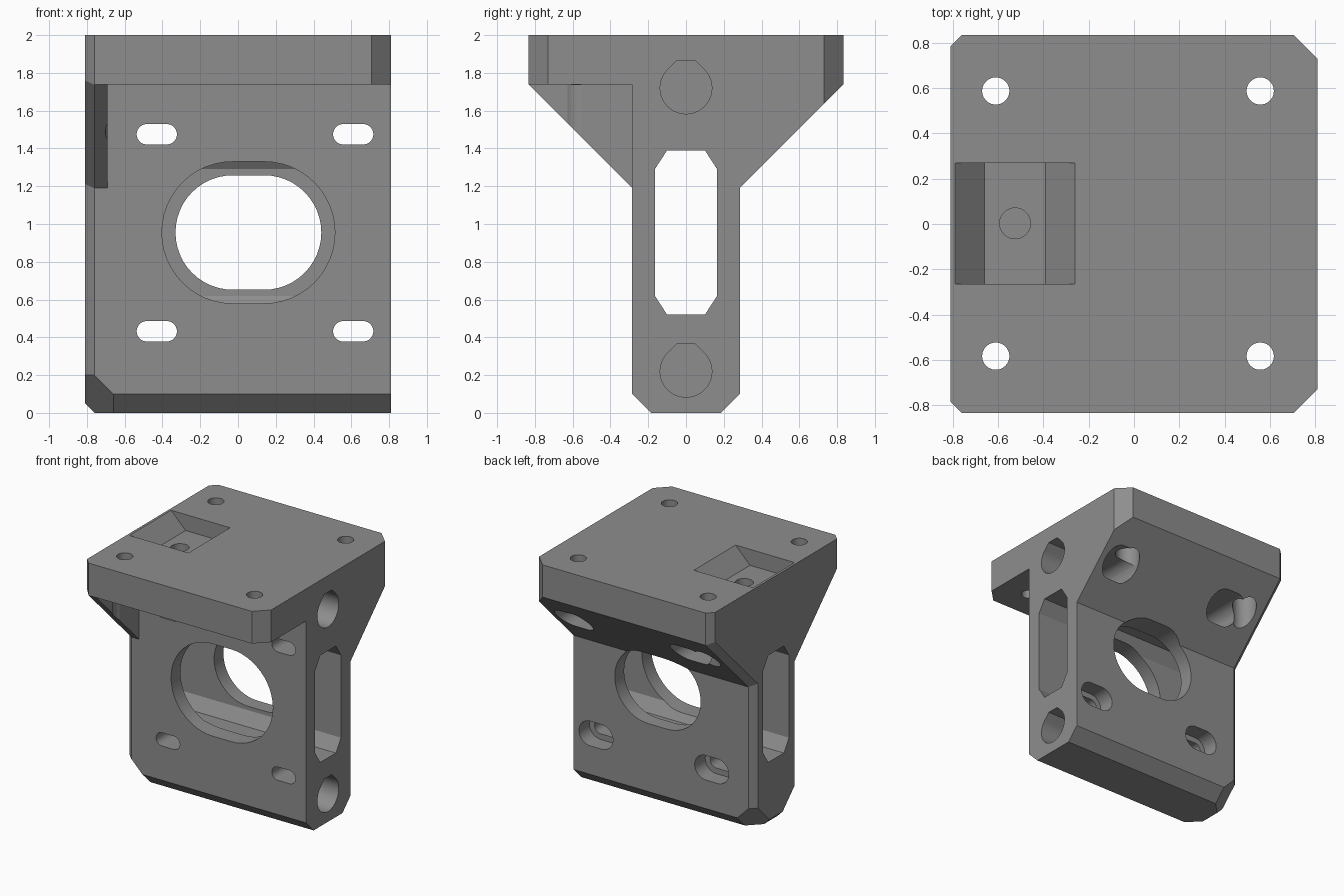
import bpy, bmesh, math
from mathutils import Vector

if "Cube" in bpy.data.objects:
    bpy.data.objects.remove(bpy.data.objects["Cube"])

grey = bpy.data.materials.new("mid_grey")
grey.diffuse_color = (0.27, 0.27, 0.27, 1)
grey.use_nodes = True
grey.node_tree.nodes["Principled BSDF"].inputs["Base Color"].default_value = grey.diffuse_color


def place(axis, u, v, t):
    return {'x': (t, u, v), 'y': (u, t, v), 'z': (u, v, t)}[axis]


def loft(name, axis, prof_a, a, prof_b, b):
    """Solid between two matching outlines at a and b along an axis."""
    bm = bmesh.new()
    ra = [bm.verts.new(place(axis, u, v, a)) for u, v in prof_a]
    rb = [bm.verts.new(place(axis, u, v, b)) for u, v in prof_b]
    n = len(ra)
    bm.faces.new(ra)
    bm.faces.new(rb)
    for i in range(n):
        j = (i + 1) % n
        bm.faces.new((ra[i], ra[j], rb[j], rb[i]))
    bmesh.ops.recalc_face_normals(bm, faces=bm.faces)
    me = bpy.data.meshes.new(name)
    bm.to_mesh(me)
    bm.free()
    me.materials.append(grey)
    ob = bpy.data.objects.new(name, me)
    bpy.context.collection.objects.link(ob)
    return ob


def arc(cx, cy, r, a0, a1, n):
    return [(cx + r * math.cos(math.radians(a0 + (a1 - a0) * i / n)),
             cy + r * math.sin(math.radians(a0 + (a1 - a0) * i / n))) for i in range(n + 1)]


def circle(cx, cy, r):
    return arc(cx, cy, r, 0, 360, 48)[:-1]


def slot(cx, cy, half, r):
    return arc(cx + half, cy, r, -90, 90, 24) + arc(cx - half, cy, r, 90, 270, 24)


def mirrored(half):
    return half + [(-u, v) for u, v in reversed(half)]


def cut(profile, axis, a, b, profile_b=None):
    """Subtract a prism from the bracket."""
    tool = loft("cutter", axis, profile, a, profile_b or profile, b)
    tool.hide_render = True
    mod = bracket.modifiers.new("cut", 'BOOLEAN')
    mod.operation, mod.solver, mod.object = 'DIFFERENCE', 'EXACT', tool
    bpy.context.view_layer.objects.active = bracket
    bpy.ops.object.modifier_apply(modifier=mod.name)
    bpy.data.objects.remove(tool)


# Body: side profile with its left end chamfered
outer = mirrored([(0.185, 0), (0.285, 0.1), (0.285, 1.19), (0.833, 1.738), (0.833, 2)])
inset = mirrored([(0.164, 0.05), (0.235, 0.121), (0.235, 1.211), (0.783, 1.759), (0.783, 2)])
bracket = loft("motor_bracket", 'x', outer, -0.76, outer, 0.81)
end = loft("left_end", 'x', inset, -0.81, outer, -0.76)
bm = bmesh.new()
bm.from_mesh(bracket.data)
bm.from_mesh(end.data)
bpy.data.objects.remove(end)
bmesh.ops.remove_doubles(bm, verts=bm.verts, dist=1e-4)
seam = [f for f in bm.faces if all(abs(v.co.x + 0.76) < 1e-4 for v in f.verts)]
bmesh.ops.delete(bm, geom=seam, context='FACES_ONLY')

# Corner chamfers: plate corners on the right, foot corners on the left
for s in (-1, 1):
    for point, normal in (((0.81, s * 0.73, 0), (1, s, 0)),
                          ((-0.66, s * 0.185, 0), (-1, s, -1))):
        res = bmesh.ops.bisect_plane(bm, geom=bm.verts[:] + bm.edges[:] + bm.faces[:], dist=1e-5,
                                     plane_co=point, plane_no=Vector(normal).normalized(),
                                     clear_outer=True)
        edges = [e for e in res['geom_cut'] if isinstance(e, bmesh.types.BMEdge) and e.is_boundary]
        bmesh.ops.edgenet_fill(bm, edges=edges)
bmesh.ops.dissolve_limit(bm, angle_limit=0.01, verts=bm.verts, edges=bm.edges)
bmesh.ops.recalc_face_normals(bm, faces=bm.faces)
bm.to_mesh(bracket.data)
bm.free()

# Open front, leaving only a thin gusset on the left
cut([(-0.69, 0.5), (1, 0.5), (1, 1.738), (-0.69, 1.738)], 'y', -1, -0.285)

# Long window through the sides
cut(mirrored([(0.1, 0.52), (0.165, 0.62), (0.165, 1.29), (0.1, 1.39)]), 'x', -1, 1)

# Motor opening, wider in the front wall than in the back wall
cut(slot(0.055, 0.955, 0.083, 0.375), 'y', -0.5, 0)
cut(slot(0.055, 0.955, 0.083, 0.303), 'y', -0.05, 0.5)

# Blind rod sockets with flattened tops, from the right end
for z in (0.22, 1.72):
    r = 0.137
    cut(arc(0, z, r, 135, 405, 36) + [(0.049, z + 0.145), (-0.049, z + 0.145)], 'x', -0.2, 1)

# Motor screw slots with wider recesses at the back
for x in (-0.43, 0.61):
    for z in (0.432, 1.475):
        cut(slot(x, z, 0.0525, 0.054), 'y', -0.5, 0.5)
        cut(slot(x, z, 0.0525, 0.1), 'y', 0.15, 1)

# Plate screw holes with head clearance underneath
for x in (-0.61, 0.557):
    for y in (-0.583, 0.587):
        cut(circle(x, y, 0.06), 'z', 1, 2.2)
        cut(circle(x, y, 0.092), 'z', 1, 1.737)

# Top pocket with sloping ends and a hole down to the window
top = [(-0.8, -0.265), (-0.25, -0.265), (-0.25, 0.27), (-0.8, 0.27)]
floor = [(-0.66, -0.265), (-0.39, -0.265), (-0.39, 0.27), (-0.66, 0.27)]
cut(floor, 'z', 1.87, 2.01, top)
cut(circle(-0.525, 0.003, 0.068), 'z', 1.2, 1.95)

# Smooth round holes, crisp edges
bpy.ops.object.select_all(action='DESELECT')
bracket.select_set(True)
bpy.context.view_layer.objects.active = bracket
bpy.ops.object.shade_smooth_by_angle(angle=math.radians(25))
